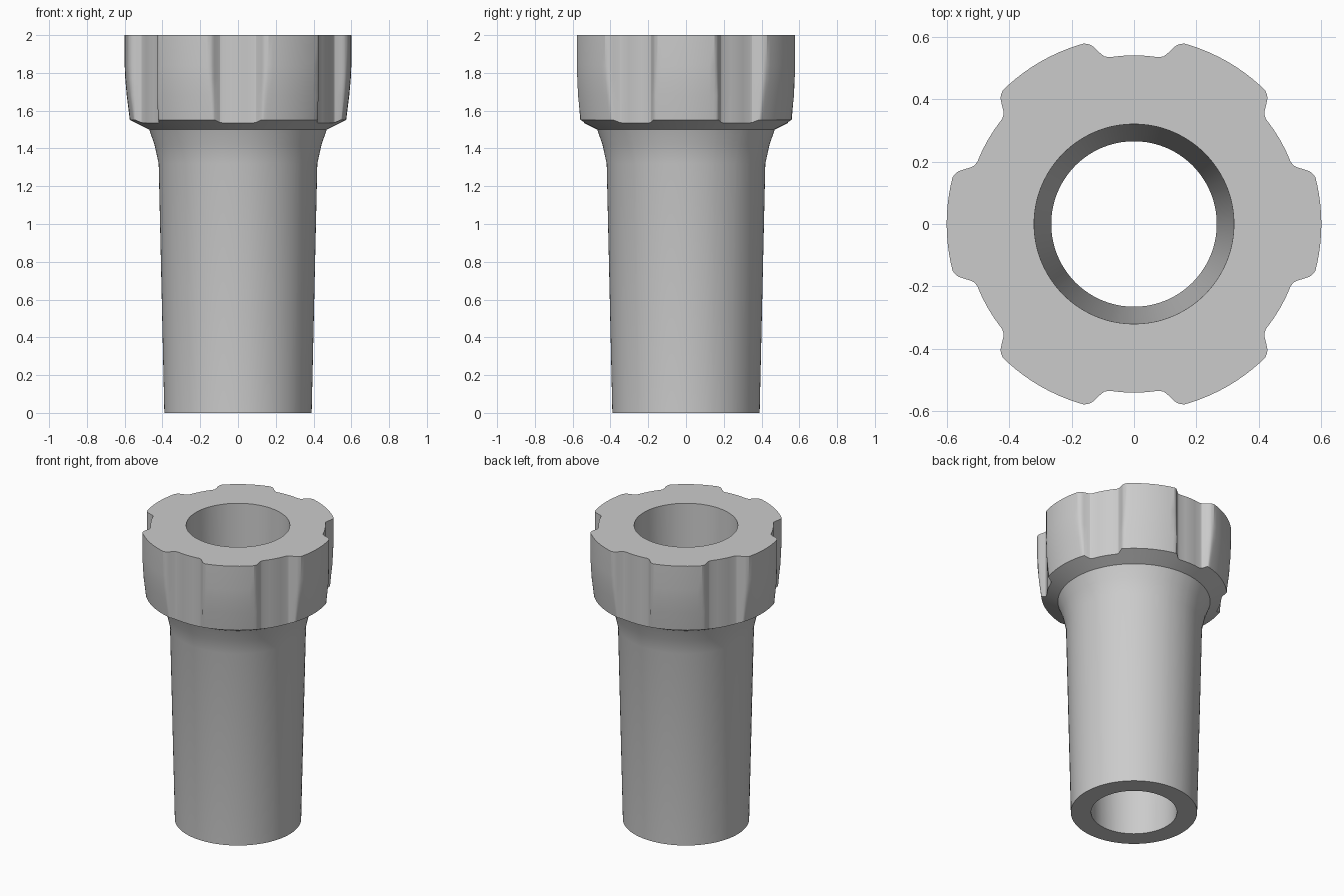
import bpy
import bmesh
from math import radians, cos, sin

if "Cube" in bpy.data.objects:
    bpy.data.objects.remove(bpy.data.objects["Cube"])

# Grip groove outline: degrees from the groove centre, radius
GROOVE = [(0, .54), (4, .54), (8.5, .54), (10, .545), (11, .555), (12.4, .575),
          (13.2, .586), (14, .593), (15.5, .6), (18, .6), (21, .6), (24, .6), (27, .6), (30, .6)]
outline = [(-d, r) for d, r in reversed(GROOVE[1:-1])] + GROOVE
angles = [(30 + 60 * i + d, r) for i in range(6) for d, r in outline]

NECK_R, NECK_Z = .47, 1.5


def round_ring(radius, z):
    return [(radius * cos(radians(a)), radius * sin(radians(a)), z) for a, _ in angles]


def collar_ring(limit, z=None):
    """Grooved ring; without a height it follows the chamfer under the collar."""
    points = []
    for a, groove in angles:
        r = min(limit, groove)
        height = NECK_Z + (r - NECK_R) * .5 if z is None else z
        points.append((r * cos(radians(a)), r * sin(radians(a)), height))
    return points


rings = [
    # Tapered stem and flared neck
    round_ring(.39, 0), round_ring(.42, 1.32), round_ring(.442, 1.42), round_ring(NECK_R, NECK_Z),
    # Grooved collar
    collar_ring(.573), collar_ring(.589, 1.68), collar_ring(.597, 1.77),
    collar_ring(.6, 1.84), collar_ring(.6, 2),
    # Tapered bore
    round_ring(.32, 2), round_ring(.265, 0),
]

bm = bmesh.new()
loops = [[bm.verts.new(p) for p in ring] for ring in rings]
count = len(angles)
for k, low in enumerate(loops):
    high = loops[(k + 1) % len(loops)]
    for i in range(count):
        j = (i + 1) % count
        bm.faces.new((low[i], low[j], high[j], high[i]))
bmesh.ops.recalc_face_normals(bm, faces=bm.faces)
mesh = bpy.data.meshes.new("collared_sleeve")
bm.to_mesh(mesh)
bm.free()

sleeve = bpy.data.objects.new("collared_sleeve", mesh)
bpy.context.collection.objects.link(sleeve)

# Plain grey finish
grey = bpy.data.materials.new("plain_grey")
grey.use_nodes = True
grey.diffuse_color = (.6, .6, .6, 1)
grey.node_tree.nodes["Principled BSDF"].inputs["Base Color"].default_value = (.6, .6, .6, 1)
mesh.materials.append(grey)

# Smooth surfaces with crisp rims
bpy.ops.object.select_all(action="DESELECT")
sleeve.select_set(True)
bpy.context.view_layer.objects.active = sleeve
bpy.ops.object.shade_smooth_by_angle(angle=radians(25))
